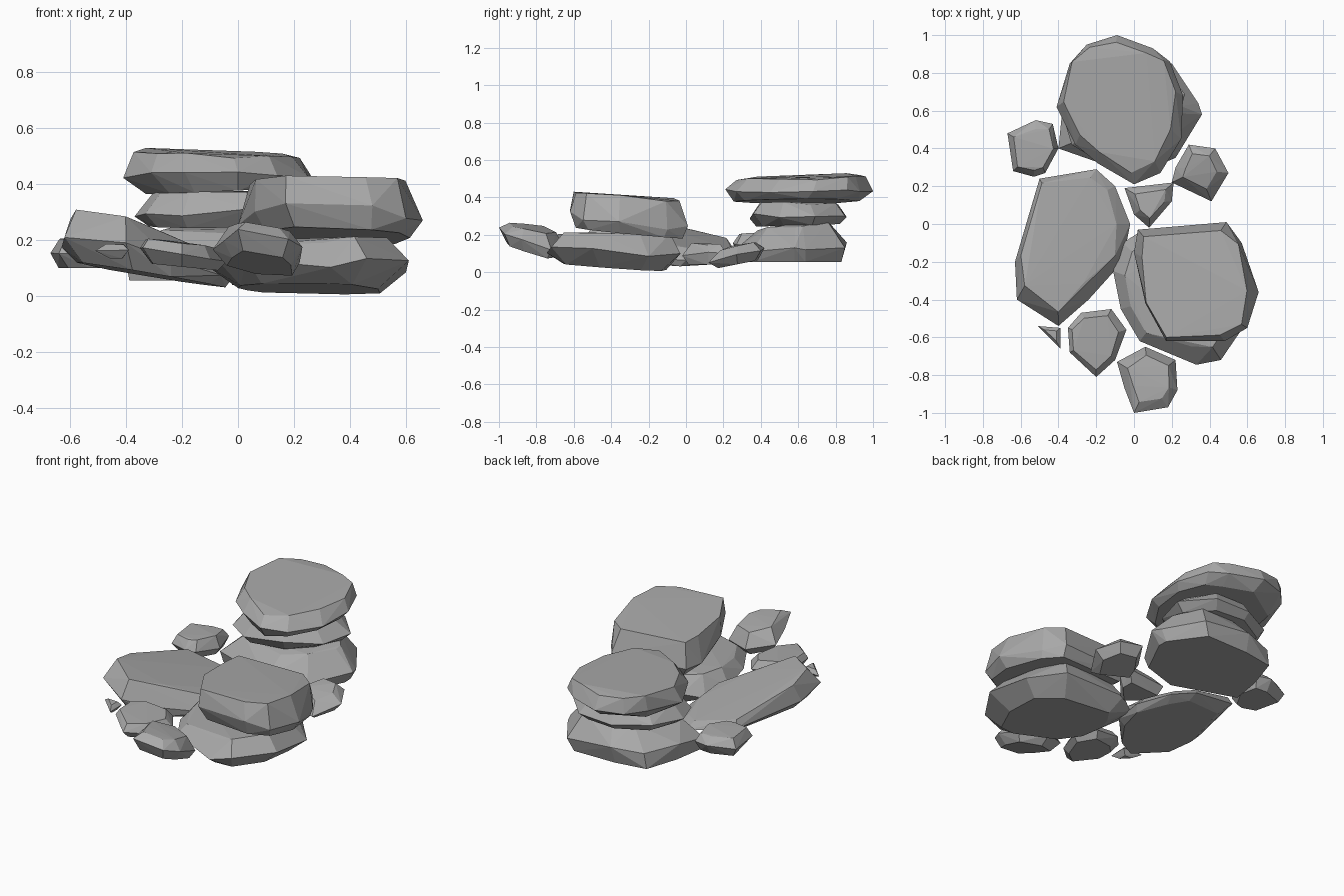
import bpy
import bmesh
import random
from mathutils import Vector

cube = bpy.data.objects.get("Cube")
if cube:
    bpy.data.objects.remove(cube, do_unlink=True)

# Single stone colour
stone = bpy.data.materials.new("stone_grey")
stone.use_nodes = True
stone.diffuse_color = (0.4, 0.4, 0.4, 1)
stone.node_tree.nodes["Principled BSDF"].inputs["Base Color"].default_value = stone.diffuse_color

rng = random.Random(4)


def rock(name, outline, top, bottom, rim=0.5, top_scale=0.8, bottom_scale=0.75,
         lean=(0, 0), rough=0.12):
    """Faceted stone: hull of a rim outline and two shrunken tilted caps.

    top and bottom are (height at the middle, slope along x, slope along y).
    """
    points = [Vector(p) for p in outline]
    middle = sum(points, Vector((0, 0))) / len(points)
    chip = rough * (top[0] - bottom[0]) / 2

    def height(plane, p):
        return plane[0] + plane[1] * (p.x - middle.x) + plane[2] * (p.y - middle.y)

    bm = bmesh.new()
    for p in points:
        # Uneven girdle
        low, high = height(bottom, p), height(top, p)
        share = rim + rng.uniform(-rough, rough)
        bm.verts.new((p.x, p.y, low + (high - low) * share))
    # Caps, the upper one chipped
    for plane, scale, sign in ((top, top_scale, 1), (bottom, bottom_scale, -1)):
        for p in points:
            size = scale + rng.uniform(-rough, rough) / 2
            q = middle + (p - middle) * size + Vector(lean) * sign
            bump = rng.uniform(-chip, chip) if sign > 0 else 0
            bm.verts.new((q.x, q.y, height(plane, q) + bump))
    hull = bmesh.ops.convex_hull(bm, input=bm.verts)
    loose = {v for v in hull["geom_interior"] + hull["geom_unused"]
             if isinstance(v, bmesh.types.BMVert)}
    bmesh.ops.delete(bm, geom=list(loose), context="VERTS")
    bmesh.ops.recalc_face_normals(bm, faces=bm.faces)
    mesh = bpy.data.meshes.new(name)
    bm.to_mesh(mesh)
    bm.free()
    mesh.materials.append(stone)
    obj = bpy.data.objects.new(name, mesh)
    bpy.context.collection.objects.link(obj)
    return obj


# Back stack of three slabs
rock("back_stack_top_slab",
     [(-.09, 1), (.1, .93), (.19, .86), (.26, .68), (.25, .45), (.14, .27), (0, .21),
      (-.19, .32), (-.31, .42), (-.41, .62), (-.34, .85), (-.25, .95)],
     top=(.508, -.04, .02), bottom=(.378, .05, .01), top_scale=.87, bottom_scale=.82,
     rim=.45, lean=(-.01, .025))
rock("back_stack_middle_slab",
     [(-.37, .55), (-.3, .75), (-.1, .86), (.12, .85), (.27, .69), (.22, .5),
      (.05, .36), (-.2, .34), (-.33, .42)],
     top=(.37, 0, -.03), bottom=(.25, 0, .03), rim=.4, bottom_scale=.8)
rock("back_stack_base",
     [(-.4, .4), (-.38, .6), (-.28, .8), (-.1, .86), (.2, .85), (.34, .64), (.36, .58),
      (.22, .35), (0, .26)],
     top=(.25, 0, .08), bottom=(.055, 0, 0), rim=.4, top_scale=.68, bottom_scale=.92,
     lean=(.02, 0))

# Front stack of two boulders
rock("front_stack_top_boulder",
     [(.02, -.03), (.49, .01), (.57, -.1), (.66, -.36), (.6, -.55), (.48, -.62),
      (.17, -.62), (.06, -.42), (0, -.15)],
     top=(.405, -.03, -.04), bottom=(.215, -.04, -.1), rim=.36, top_scale=.91,
     bottom_scale=.85, lean=(-.01, 0), rough=.16)
rock("front_stack_base",
     [(.05, -.03), (.45, -.03), (.6, -.2), (.61, -.5), (.46, -.72), (.33, -.745),
      (.03, -.62), (-.07, -.45), (-.11, -.25), (-.06, -.1)],
     top=(.198, .03, 0), bottom=(.027, -.03, -.07), rim=.45, top_scale=.78,
     bottom_scale=.73)

# Large tilted boulder on the right-hand side
rock("side_boulder",
     [(-.5, .24), (-.2, .29), (-.1, .2), (-.02, 0), (-.06, -.2), (-.24, -.4),
      (-.4, -.54), (-.62, -.4), (-.63, -.2), (-.53, .03)],
     top=(.205, -.24, -.17), bottom=(.078, -.16, -.02), rim=.4, top_scale=.83,
     bottom_scale=.85, lean=(-.01, .02))

# Scattered small stones
rock("back_right_stone",
     [(-.67, .48), (-.52, .55), (-.43, .53), (-.4, .4), (-.47, .27), (-.53, .25), (-.64, .28)],
     top=(.205, 0, 0), bottom=(.1, 0, 0), top_scale=.75)
rock("back_left_stone",
     [(.29, .42), (.43, .4), (.5, .27), (.41, .12), (.2, .22), (.22, .3)],
     top=(.145, 0, .22), bottom=(.045, 0, .2), top_scale=.6)
rock("middle_stone",
     [(-.05, .19), (.21, .22), (.2, .12), (.08, -.02), (0, .05)],
     top=(.15, 0, -.05), bottom=(.04, 0, 0), top_scale=.6)
rock("front_right_stone",
     [(-.35, -.55), (-.28, -.47), (-.12, -.45), (-.04, -.56), (-.1, -.72),
      (-.2, -.81), (-.34, -.68)],
     top=(.19, -.12, 0), bottom=(.105, -.1, 0), top_scale=.8)
rock("front_left_stone",
     [(-.09, -.73), (.06, -.65), (.22, -.72), (.23, -.88), (.18, -.97), (0, -1), (-.05, -.87)],
     top=(.24, -.2, -.18), bottom=(.115, -.13, -.3), top_scale=.7)
rock("pebble",
     [(-.51, -.54), (-.39, -.55), (-.39, -.66)],
     top=(.185, 0, 0), bottom=(.135, 0, 0), top_scale=.5, bottom_scale=.4)
